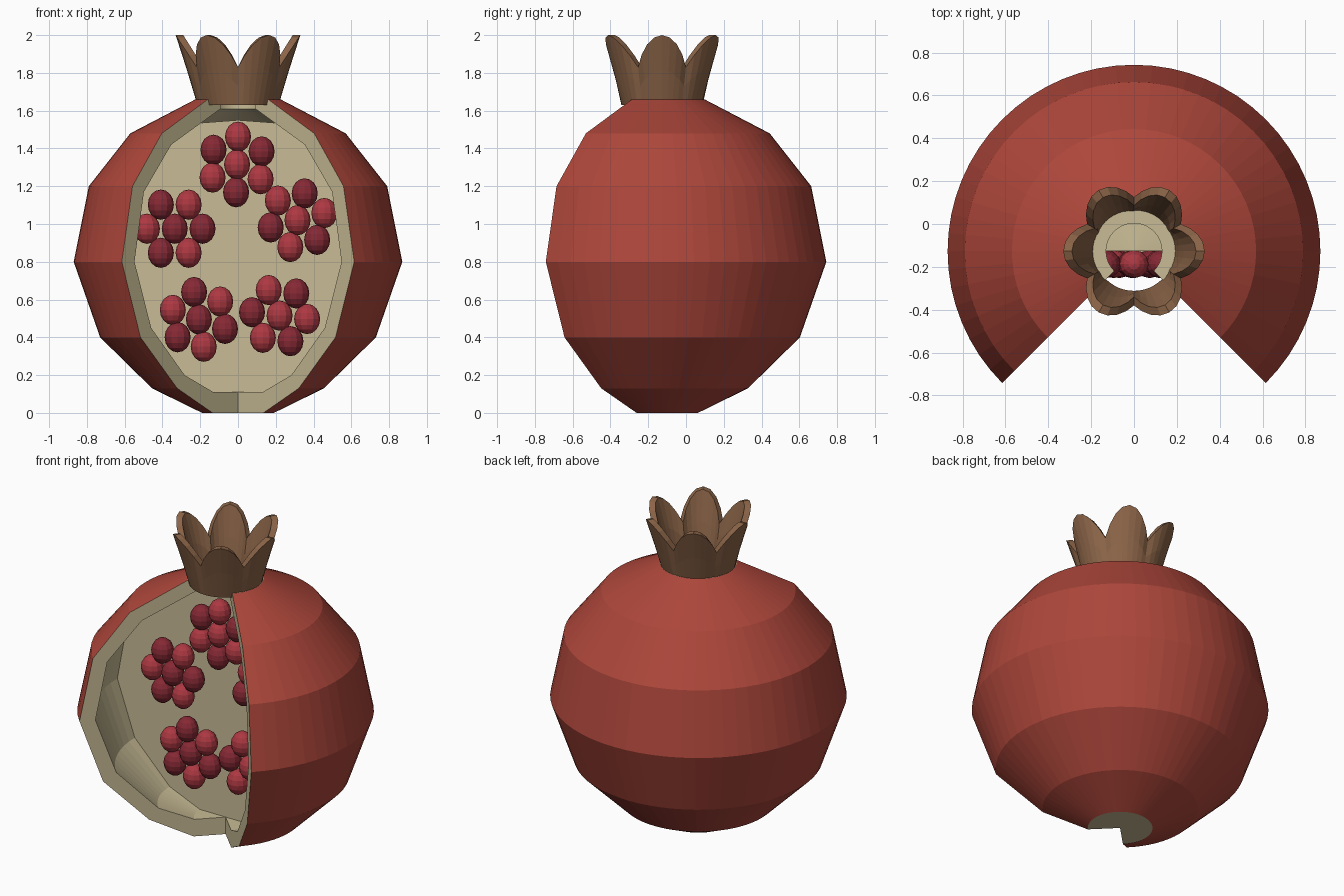
import bpy, bmesh
from math import cos, sin, pi, radians

if "Cube" in bpy.data.objects:
    bpy.data.objects.remove(bpy.data.objects["Cube"])

AXIS_Y = -0.127


def material(name, rgb):
    m = bpy.data.materials.new(name)
    m.diffuse_color = (*rgb, 1)
    m.use_nodes = True
    m.node_tree.nodes["Principled BSDF"].inputs["Base Color"].default_value = m.diffuse_color
    return m


RED = material("rind_red", (0.42, 0.062, 0.043))
CREAM = material("pith_cream", (0.58, 0.50, 0.30))
BROWN = material("crown_brown", (0.26, 0.13, 0.065))
SEEDS = [material("seed_dark", (0.24, 0.022, 0.035)),
         material("seed_bright", (0.42, 0.04, 0.055))]


def revolve(name, profile, a0, a1, steps, mats, mat_of=lambda i: 0, cap_mat=0):
    """Spin a closed profile(angle) -> [(r, z)] about the fruit axis."""
    full = abs(a1 - a0 - 360) < 1e-6
    bm = bmesh.new()
    rings = []
    for k in range(steps if full else steps + 1):
        a = radians(a0 + (a1 - a0) * k / steps)
        rings.append([bm.verts.new((r * cos(a), AXIS_Y + r * sin(a), z))
                      for r, z in profile(a)])
    pts = profile(0)
    n = len(pts)
    for k in range(steps):
        p, q = rings[k], rings[(k + 1) % len(rings)]
        for i in range(n):
            j = (i + 1) % n
            if pts[i][0] == 0 and pts[j][0] == 0:
                continue
            loop = [p[i], p[j]]
            if pts[j][0] > 0:
                loop.append(q[j])
            loop.append(q[i] if pts[i][0] > 0 else None)
            if pts[j][0] == 0:
                loop = [p[i], p[j], q[i]]
            bm.faces.new([v for v in loop if v]).material_index = mat_of(i)
    if not full:
        # all rings share the axis points of the first ring after welding
        for ring in (rings[0], rings[-1]):
            bm.faces.new(ring).material_index = cap_mat
    bmesh.ops.remove_doubles(bm, verts=bm.verts[:], dist=1e-5)
    bmesh.ops.recalc_face_normals(bm, faces=bm.faces[:])
    me = bpy.data.meshes.new(name)
    bm.to_mesh(me)
    bm.free()
    for m in mats:
        me.materials.append(m)
    ob = bpy.data.objects.new(name, me)
    bpy.context.collection.objects.link(ob)
    return ob


# Rind: thick shell with a quarter cut away at the front
outer = [(0, 0), (0.19, 0), (0.455, 0.13), (0.73, 0.4), (0.87, 0.8),
         (0.79, 1.2), (0.57, 1.48), (0.225, 1.66)]
inner = [(0.185, 0.11), (0.40, 0.2), (0.65, 0.45), (0.775, 0.8),
         (0.705, 1.17), (0.5, 1.42)]
shell = outer + [(0.13, 1.66), (0.13, 1.61)] + inner[::-1] + [(0, 0.11)]
revolve("rind", lambda a: shell, -45, 225, 48, [RED, CREAM],
        lambda i: 0 if 1 <= i <= 6 else 1, 1)

# Flesh: solid rear half with a flat front face
flesh = ([(0, 0.105)] + [(r + 0.01, z) for r, z in inner]
         + [(0.2, 1.535), (0, 1.55)])
revolve("flesh", lambda a: flesh, 0, 180, 32, [CREAM])


# Crown: flared, hollow, six teeth
def crown_profile(a):
    t = abs(cos(3 * a))
    top, r = 1.83 + 0.17 * t, 0.253 + 0.077 * t
    mid, rm = (1.63 + top) / 2, (0.215 + r) / 2 - 0.002
    return [(0.215, 1.63), (rm, mid), (r, top),
            (r - 0.04, top), (rm - 0.037, mid), (0.185, 1.63)]


revolve("crown", crown_profile, 0, 360, 48, [BROWN])

# Seeds: five clusters of seven (centre x, z, ring start angle, phase)
seed_meshes = []
for m in SEEDS:
    bm = bmesh.new()
    bmesh.ops.create_uvsphere(bm, u_segments=12, v_segments=8, radius=1)
    for v in bm.verts:
        v.co.x *= 0.069
        v.co.y *= 0.066
        v.co.z *= 0.08
    me = bpy.data.meshes.new("seed")
    bm.to_mesh(me)
    bm.free()
    me.materials.append(m)
    seed_meshes.append(me)

clusters = [(-0.005, 1.315, 28, 0), (-0.335, 0.975, 0, 0), (0.315, 1.02, 15, 1),
            (-0.207, 0.495, 40, 1), (0.22, 0.515, 53, 0)]
for c, (x, z, a0, phase) in enumerate(clusters):
    spots = [(x, z, (c + 1) % 2)]
    for k in range(6):
        a = radians(a0) + k * pi / 3
        spots.append((x + 0.147 * cos(a), z + 0.147 * sin(a), (k + phase) % 2))
    for k, (sx, sz, tone) in enumerate(spots):
        ob = bpy.data.objects.new(f"seed_{c}_{k}", seed_meshes[tone])
        ob.location = (sx, AXIS_Y - 0.06, sz)
        bpy.context.collection.objects.link(ob)
